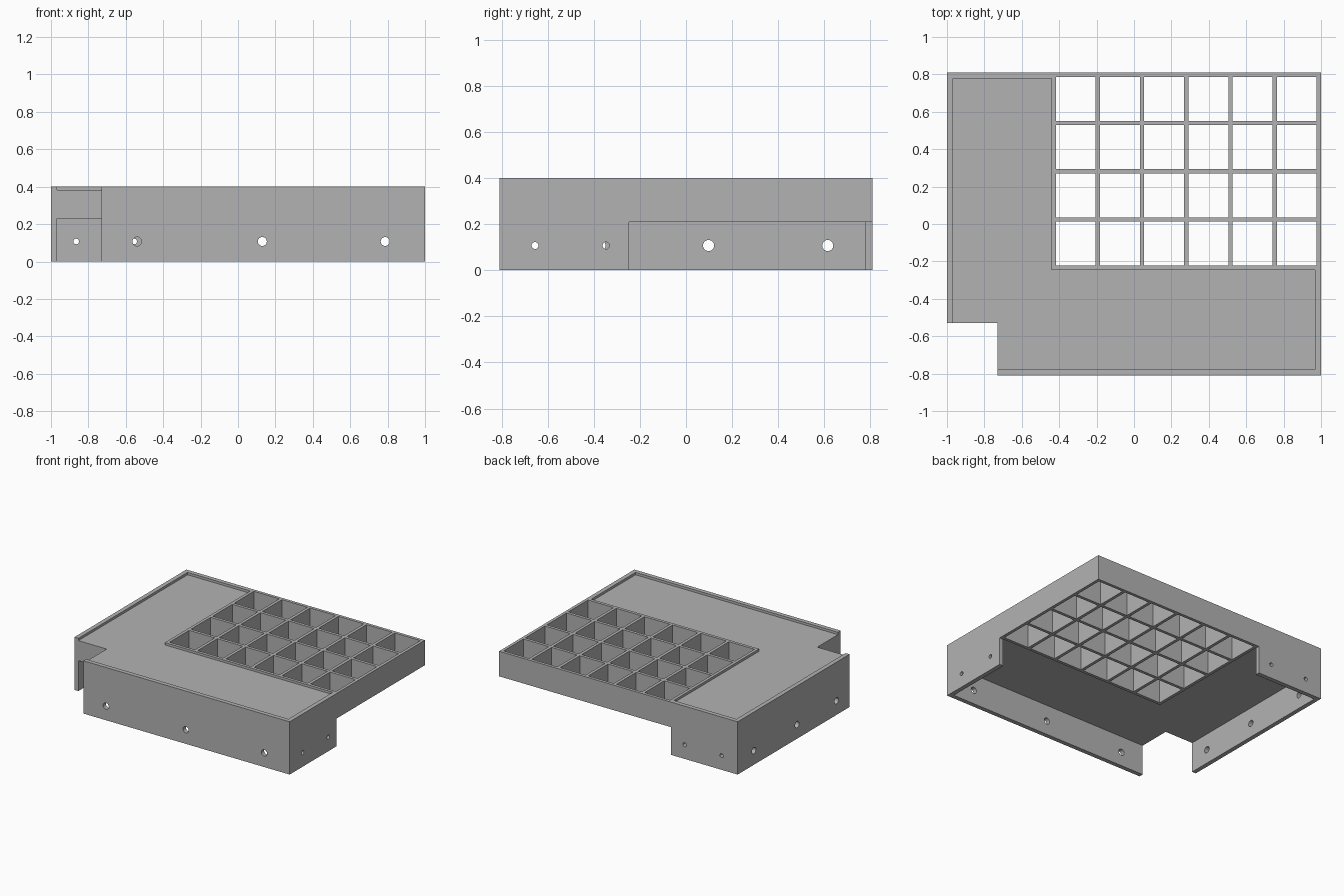
import bpy
import bmesh
from math import radians
from mathutils import Matrix, Vector

if "Cube" in bpy.data.objects:
    bpy.data.objects.remove(bpy.data.objects["Cube"], do_unlink=True)

grey = bpy.data.materials.new("plain grey")
grey.use_nodes = True
grey.diffuse_color = (0.45, 0.45, 0.45, 1)
grey.node_tree.nodes["Principled BSDF"].inputs["Base Color"].default_value = grey.diffuse_color

W, D, H = 1.0, 0.81, 0.4            # half width, half depth, height
T = 0.033                           # outer wall thickness
NX, NY = -0.73, -0.53               # corner notch
GX, GY, G_BOTTOM = -0.441, -0.246, 0.21   # grid corner and underside
SLAB_BOTTOM, SLAB_TOP = 0.23, 0.382
BAR = 0.023                         # grid bar thickness


def prism(bm, points, z0, z1):
    """Add a closed vertical prism over a flat outline."""
    face = bm.faces.new([bm.verts.new((x, y, z0)) for x, y in points])
    top = bmesh.ops.extrude_face_region(bm, geom=[face])["geom"]
    verts = [v for v in top if isinstance(v, bmesh.types.BMVert)]
    bmesh.ops.translate(bm, verts=verts, vec=(0, 0, z1 - z0))


def rect(x0, x1, y0, y1):
    return [(x0, y0), (x1, y0), (x1, y1), (x0, y1)]


def drill(bm, x, y, radius, axis):
    """Add a short horizontal cylinder crossing one wall."""
    turn = Matrix.Rotation(radians(90), 4, "Y" if axis == "X" else "X")
    bmesh.ops.create_cone(bm, cap_ends=True, segments=24, radius1=radius, radius2=radius,
                          depth=0.2, matrix=Matrix.Translation((x, y, 0.107)) @ turn)


def make(name, bm):
    bmesh.ops.recalc_face_normals(bm, faces=bm.faces[:])
    mesh = bpy.data.meshes.new(name)
    bm.to_mesh(mesh)
    bm.free()
    mesh.materials.append(grey)
    obj = bpy.data.objects.new(name, mesh)
    bpy.context.collection.objects.link(obj)
    return obj


def cut(body, name, bm):
    """Subtract a cutter from the body and discard it."""
    cutter = make(name, bm)
    cutter.hide_render = True
    mod = body.modifiers.new(name, "BOOLEAN")
    mod.operation = "DIFFERENCE"
    mod.solver = "EXACT"
    mod.object = cutter
    bpy.ops.object.modifier_apply(modifier=mod.name)
    bpy.data.objects.remove(cutter, do_unlink=True)


# Solid block with the notched corner
bm = bmesh.new()
prism(bm, [(NX, -D), (W, -D), (W, D), (-W, D), (-W, NY), (NX, NY)], 0, H)
tray = make("grid_tray", bm)
bpy.context.view_layer.objects.active = tray
tray.select_set(True)

# L-shaped outline inside the walls, running out through the notch
ell = [(-W + T, D - T), (GX, D - T), (GX, GY), (W - T, GY),
       (W - T, -D + T), (NX - 0.1, -D + T), (NX - 0.1, NY - 0.1), (-W + T, NY - 0.1)]

# Hollow under the slab and shallow recess on top
bm = bmesh.new()
prism(bm, ell, -0.1, SLAB_BOTTOM)
cut(tray, "underside_cutter", bm)
bm = bmesh.new()
prism(bm, ell, SLAB_TOP, H + 0.1)
cut(tray, "recess_cutter", bm)

# Open space below the grid
bm = bmesh.new()
prism(bm, rect(GX - 0.002, W + 0.1, GY - 0.002, D + 0.1), -0.1, G_BOTTOM)
cut(tray, "below_grid_cutter", bm)

# Grid cells, six by four
cols, rows = 6, 4
step_x = (W - GX - BAR) / cols
step_y = (D - GY - BAR) / rows
bm = bmesh.new()
for i in range(cols):
    for j in range(rows):
        x, y = GX + BAR + i * step_x, GY + BAR + j * step_y
        prism(bm, rect(x, x + step_x - BAR, y, y + step_y - BAR), 0.1, H + 0.1)
cut(tray, "cell_cutter", bm)

# Screw holes: large in the long walls, small in the short returns
bm = bmesh.new()
for x in (-0.54, 0.13, 0.787):
    drill(bm, x, -D, 0.024, "Y")
for y in (-0.373, 0.098, 0.615):
    drill(bm, -W, y, 0.024, "X")
for x in (-0.865, -0.555):
    drill(bm, x, D, 0.015, "Y")
for y in (-0.655, -0.347):
    drill(bm, W, y, 0.015, "X")
cut(tray, "hole_cutter", bm)

bpy.ops.object.shade_smooth_by_angle(angle=radians(30))
